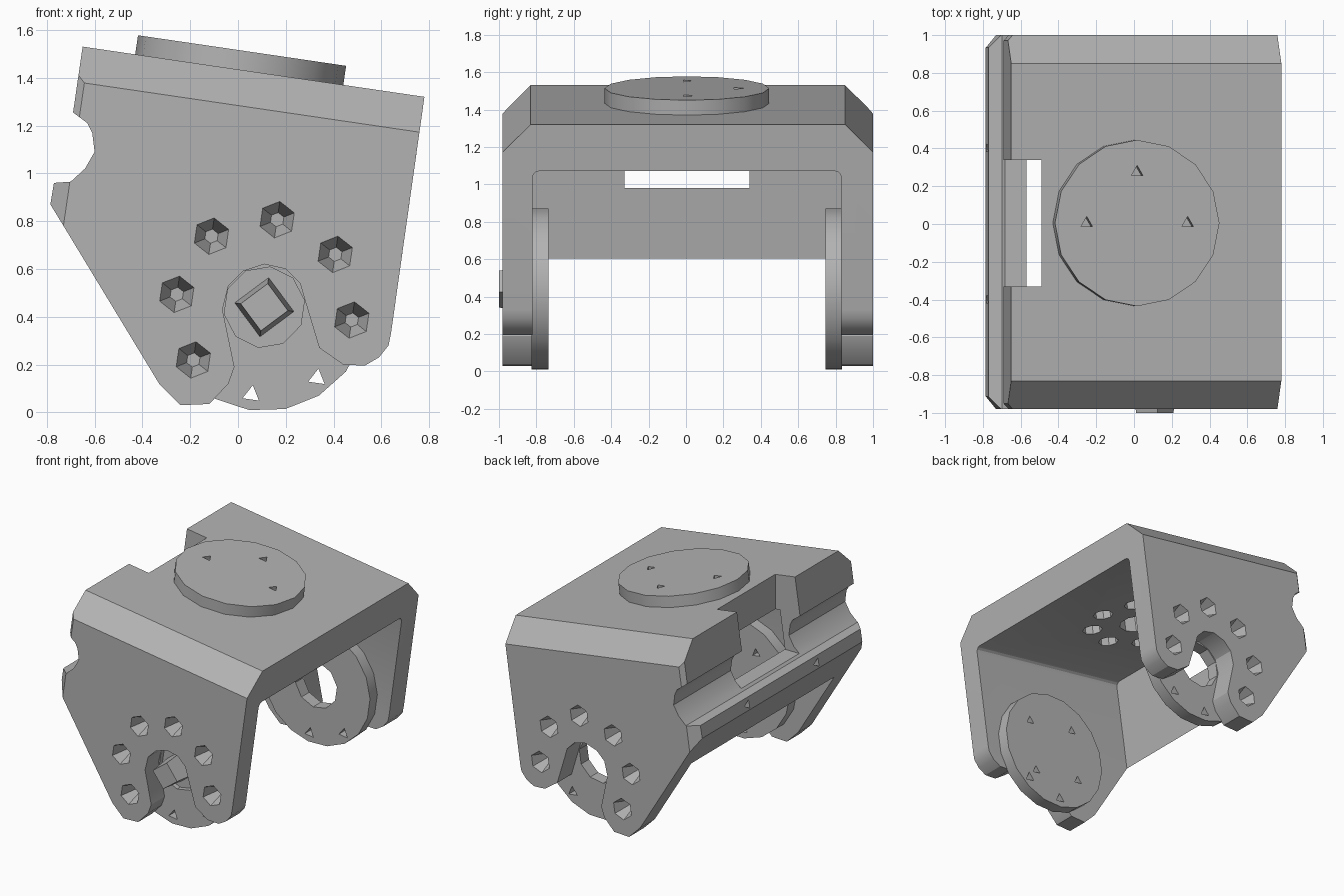
import bpy, bmesh
from math import radians, sin, cos
from mathutils import Matrix, Vector

cube = bpy.data.objects.get("Cube")
if cube:
    bpy.data.objects.remove(cube)

TILT = Matrix.Rotation(radians(8.35), 4, 'Y')      # whole bracket leans about y
PIVOT = Vector((0.11, 0, 0.44))                    # axis through both arms
ALONG_Y = Matrix.Rotation(radians(90), 4, 'X')     # cone tip towards -y

grey = bpy.data.materials.new("machined_grey")
grey.use_nodes = True
GREY = (0.45, 0.45, 0.45, 1)
grey.diffuse_color = GREY
grey.node_tree.nodes["Principled BSDF"].inputs["Base Color"].default_value = GREY


def make(name, bm):
    bmesh.ops.recalc_face_normals(bm, faces=bm.faces)
    mesh = bpy.data.meshes.new(name)
    bm.to_mesh(mesh)
    bm.free()
    mesh.materials.append(grey)
    ob = bpy.data.objects.new(name, mesh)
    bpy.context.collection.objects.link(ob)
    return ob


def cone(bm, matrix, sides, r1, r2, depth):
    bmesh.ops.create_cone(bm, cap_ends=True, segments=sides, radius1=r1,
                          radius2=r2, depth=depth, matrix=matrix)


def box(bm, lo, hi):
    lo, hi = Vector(lo), Vector(hi)
    size = Matrix.Diagonal((*(hi - lo), 1))
    return bmesh.ops.create_cube(bm, size=1, matrix=TILT @ Matrix.Translation((lo + hi) / 2) @ size)


def cut(target, bm):
    cutter = make("cutter", bm)
    cutter.hide_render = True
    mod = target.modifiers.new("cut", 'BOOLEAN')
    mod.operation, mod.solver, mod.object = 'DIFFERENCE', 'EXACT', cutter
    bpy.context.view_layer.objects.active = target
    bpy.ops.object.modifier_apply(modifier=mod.name)
    bpy.data.objects.remove(cutter)


def ring(angle, radius, y):
    """Frame along y, on a circle round the arm axis."""
    a = radians(angle)
    spot = TILT @ Vector((radius * cos(a), 0, radius * sin(a)))
    return Matrix.Translation(PIVOT + spot + Vector((0, y, 0))) @ TILT @ ALONG_Y


def smooth(ob, angle):
    bpy.ops.object.select_all(action='DESELECT')
    ob.select_set(True)
    bpy.context.view_layer.objects.active = ob
    bpy.ops.object.shade_smooth_by_angle(angle=radians(angle))


# Bracket: side profile with groove, lip, foot lobes and axle slot
PROFILE = [(-.65, 1.53), (.78, 1.32), (.64, .33), (.63, .28), (.59, .23), (.53, .195), (.44, .2),
           (.34, .27), (.28, .47), (.26, .54), (.2, .6), (.11, .62), (.02, .59), (-.04, .53),
           (-.065, .43), (-.015, .19), (-.04, .12), (-.12, .035), (-.24, .03), (-.33, .12),
           (-.73, .78), (-.785, .87), (-.77, .96), (-.7, .965), (-.64, 1.02), (-.6, 1.09),
           (-.61, 1.17), (-.63, 1.21), (-.69, 1.255)]
bm = bmesh.new()
face = bm.faces.new([bm.verts.new((x, -0.98, z)) for x, z in PROFILE])
side = bmesh.ops.extrude_face_region(bm, geom=[face])["geom"]
bmesh.ops.translate(bm, vec=(0, 1.98, 0), verts=[v for v in side if isinstance(v, bmesh.types.BMVert)])
bmesh.ops.recalc_face_normals(bm, faces=bm.faces)

# Chamfers along the top edges and on the lip corners
for y, s in ((1.0, 1), (-0.98, -1)):
    for point, normal in (((0, y, 1.27), (0, s, 1)), ((-0.836, y, 0), (-1, s, 0))):
        bmesh.ops.bisect_plane(bm, geom=bm.verts[:] + bm.edges[:] + bm.faces[:], dist=1e-5,
                               plane_co=TILT @ Vector(point), plane_no=TILT @ Vector(normal),
                               clear_outer=True)
        bmesh.ops.holes_fill(bm, edges=[e for e in bm.edges if e.is_boundary], sides=0)
bracket = make("bracket", bm)

# Hollow between the arms, with softened inner corners
bm = bmesh.new()
box(bm, (-0.705, -0.82, -0.6), (1.5, 0.83, 1.168))
long_edges = [e for e in bm.edges
              if all((TILT.inverted() @ v.co).z > 1 for v in e.verts)
              and abs(e.verts[0].co.y - e.verts[1].co.y) < 0.1]
bmesh.ops.bevel(bm, geom=long_edges, offset=0.035, segments=3, profile=0.5, affect='EDGES')
cut(bracket, bm)

# Notch through the top plate above the groove
bm = bmesh.new()
bmesh.ops.create_cube(bm, size=1, matrix=Matrix.Translation((-0.99, 0.005, 1.48))
                      @ Matrix.Diagonal((1, 0.67, 1, 1)))
cut(bracket, bm)

# Bolt pockets round each arm axis, and small pin holes in the lip
bm = bmesh.new()
for i in range(-2, 4):
    angle = 90 + 45 * i
    cone(bm, ring(angle, 0.37, -0.93), 6, 0.03, 0.085, 0.14)
    cone(bm, ring(angle, 0.37, 0.95), 6, 0.085, 0.03, 0.14)
for y in (-0.4, 0.4):
    cone(bm, Matrix.Translation((-0.78, y, 0.91)) @ Matrix.Rotation(radians(90), 4, 'Y'),
         3, 0.035, 0.035, 0.1)
cut(bracket, bm)

# Pockets in the underside of the top plate
CAP = TILT @ Matrix.Translation((-0.203, 0.005, 1.42))
bm = bmesh.new()
cone(bm, CAP @ Matrix.Translation((0, 0, -0.22)), 10, 0.13, 0.13, 0.2)
for i in range(8):
    spin = Matrix.Rotation(radians(45 * i), 4, 'Z')
    cone(bm, CAP @ spin @ Matrix.Translation((0.32, 0, -0.22)), 8, 0.07, 0.07, 0.2)
cut(bracket, bm)
smooth(bracket, 28)

# Round cap on the top plate with three pin holes
bm = bmesh.new()
cone(bm, CAP @ Matrix.Translation((0, 0, 0.035)), 16, 0.44, 0.44, 0.09)
top_disc = make("top_disc", bm)
bm = bmesh.new()
for x, y in ((0.27, 0), (-0.27, 0), (0, 0.27)):
    cone(bm, CAP @ Matrix.Translation((x, y, 0.07)), 3, 0.035, 0.035, 0.1)
cut(top_disc, bm)
smooth(top_disc, 28)

# Round plates inside each arm; the back one is open, the front one recessed
for name, y, bore_y in (("front_disc", -0.78, -0.83), ("back_disc", 0.79, 0.79)):
    bm = bmesh.new()
    cone(bm, ring(0, 0, y), 18, 0.435, 0.435, 0.09)
    disc = make(name, bm)
    bm = bmesh.new()
    bore = 0.08 if name == "front_disc" else 0.3
    cone(bm, ring(0, 0, bore_y), 10, 0.17, 0.17, bore)
    for angle in (270, 315):
        cone(bm, ring(angle, 0.37, y), 3, 0.04, 0.04, 0.3)
    if name == "front_disc":
        for angle in (45, 135, 225, 315):
            cone(bm, ring(angle, 0.27, -0.75), 3, 0.035, 0.035, 0.06)
    cut(disc, bm)
    smooth(disc, 28)

# Faceted drive stub on the front plate
bm = bmesh.new()
cone(bm, ring(0, 0, -0.895), 4, 0.125, 0.1, 0.21)
make("drive_stub", bm)
